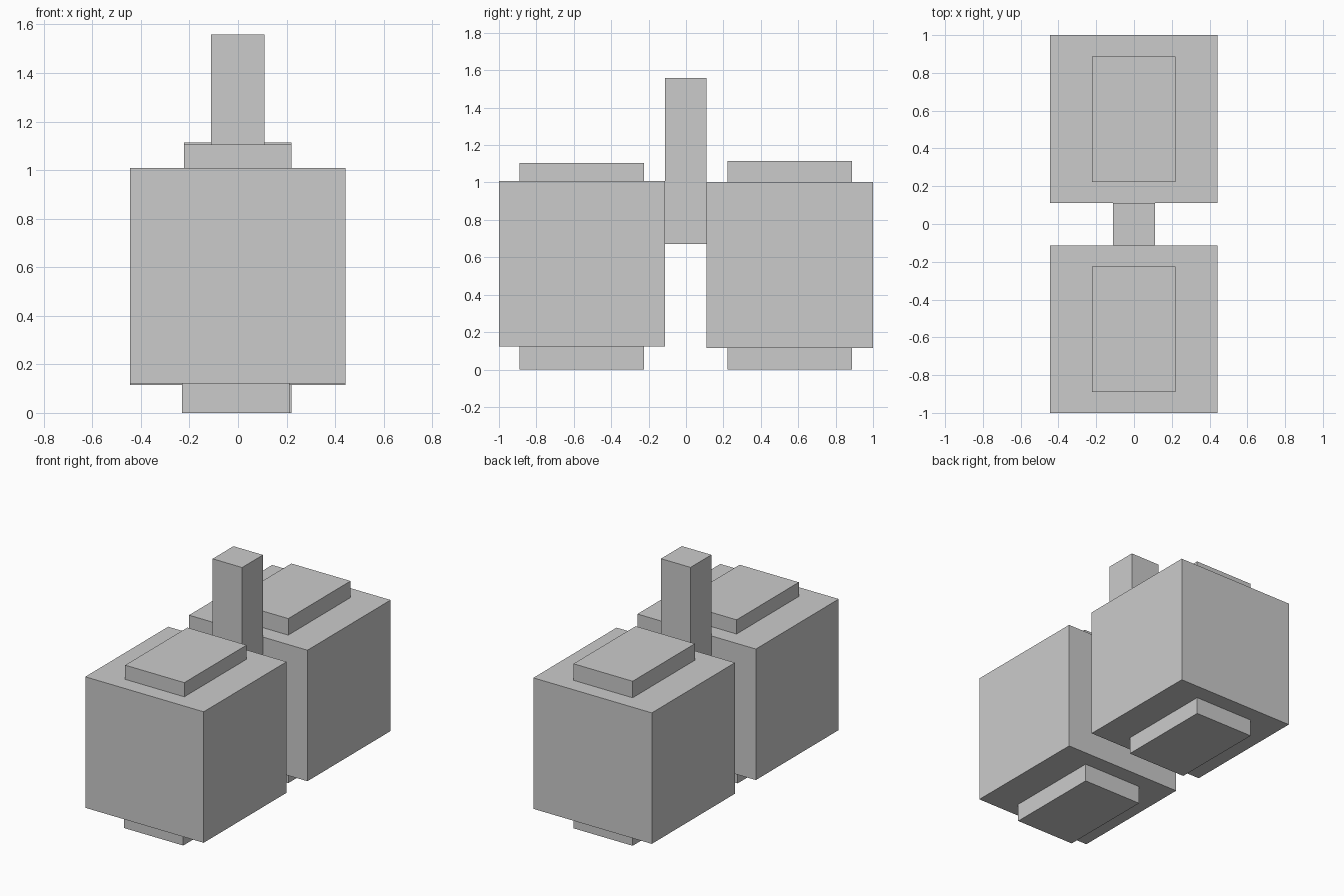
import bpy
from mathutils import Vector

if "Cube" in bpy.data.objects:
    bpy.data.objects.remove(bpy.data.objects["Cube"])


def box(name, lo, hi):
    """Axis-aligned box between two opposite corners."""
    lo, hi = Vector(lo), Vector(hi)
    bpy.ops.mesh.primitive_cube_add(size=1, location=(lo + hi) / 2)
    obj = bpy.context.object
    obj.name = name
    obj.scale = hi - lo
    bpy.ops.object.transform_apply(location=False, rotation=False, scale=True)
    return obj


# Two large blocks, each with a cap on top and a foot below
# name, block y range, plate y range, block z range, cap top, foot x offset
halves = [
    ("front", (-1.0, -0.113), (-0.89, -0.224), (0.122, 1.009), 1.105, -0.008),
    ("back", (0.11, 1.0), (0.222, 0.888), (0.115, 1.002), 1.114, 0.0),
]
for side, (y0, y1), (p0, p1), (z0, z1), cap_top, dx in halves:
    box(side + "_block", (-0.444, y0, z0), (0.443, y1, z1))
    box(side + "_cap", (-0.222, p0, z1), (0.221, p1, cap_top))
    box(side + "_foot", (-0.222 + dx, p0, 0), (0.221 + dx, p1, z0))

# Upright post joining the blocks
box("center_post", (-0.111, -0.113, 0.67), (0.11, 0.11, 1.558))
